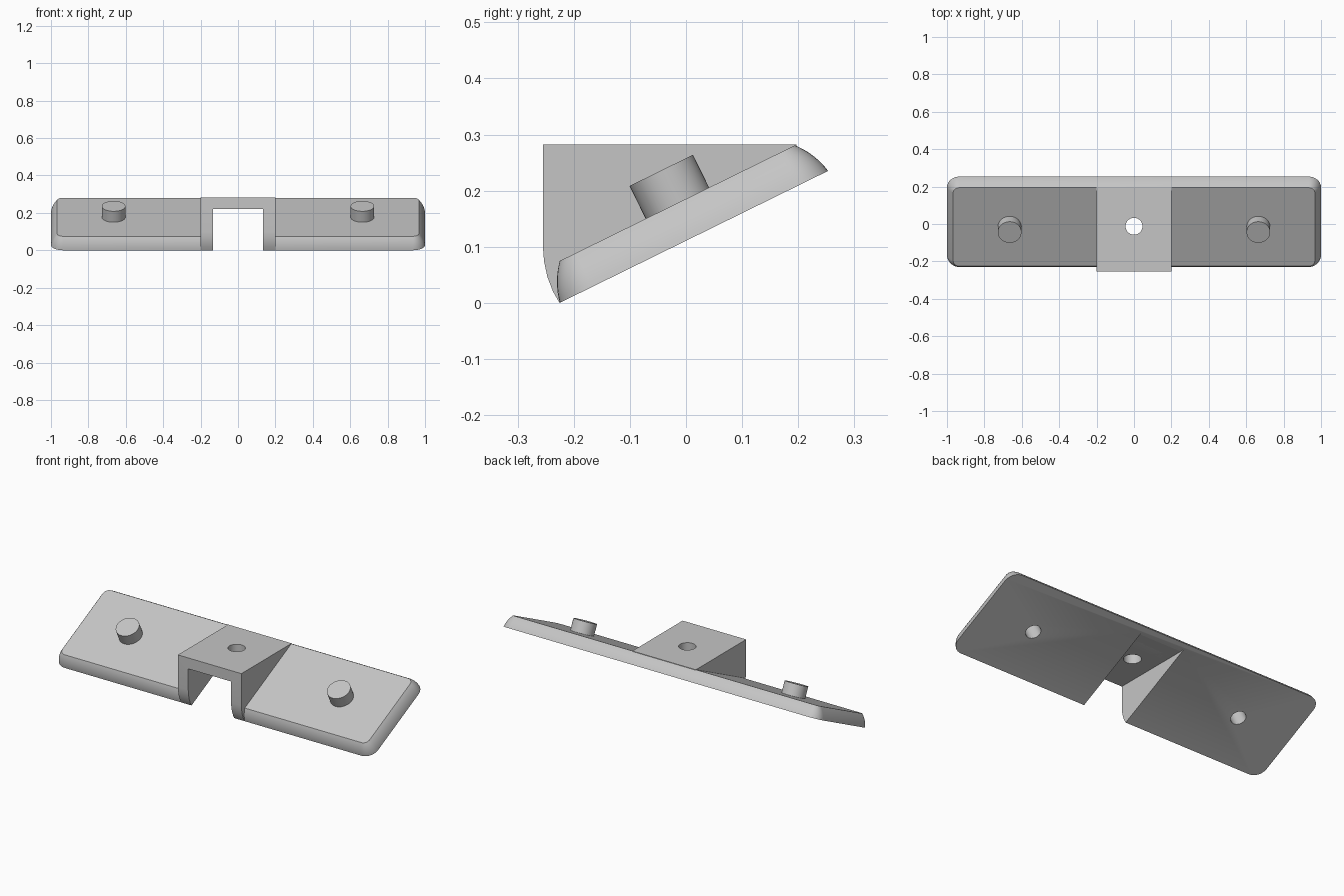
import bpy, bmesh
from math import sin, cos, pi, atan2
from mathutils import Matrix, Vector

if "Cube" in bpy.data.objects:
    bpy.data.objects.remove(bpy.data.objects["Cube"])

grey = bpy.data.materials.new("plain grey")
grey.use_nodes = True
GREY = (0.56, 0.56, 0.56, 1)
grey.diffuse_color = GREY
grey.node_tree.nodes["Principled BSDF"].inputs["Base Color"].default_value = GREY

# Sloping frame: origin at the low front edge, local y runs up the slope
DEPTH, THICK = 0.533, 0.067
SLOPE = Matrix.Translation((0, -0.225, 0)) @ Matrix.Rotation(atan2(0.235, 0.478), 4, "X")


def finish(name, bm, matrix=Matrix()):
    bm.transform(matrix)
    bmesh.ops.recalc_face_normals(bm, faces=bm.faces)
    mesh = bpy.data.meshes.new(name)
    bm.to_mesh(mesh)
    bm.free()
    mesh.materials.append(grey)
    obj = bpy.data.objects.new(name, mesh)
    bpy.context.collection.objects.link(obj)
    return obj


def cylinder(name, radius, low, high, matrix):
    bm = bmesh.new()
    bmesh.ops.create_cone(bm, cap_ends=True, segments=48, radius1=radius, radius2=radius,
                          depth=high - low, matrix=Matrix.Translation((0, 0, (low + high) / 2)))
    return finish(name, bm, matrix)


def box(name, low, high):
    bm = bmesh.new()
    bmesh.ops.create_cube(bm, size=1)
    low, high = Vector(low), Vector(high)
    return finish(name, bm, Matrix.Translation((low + high) / 2) @ Matrix.Diagonal((*(high - low), 1)))


def activate(obj):
    bpy.ops.object.select_all(action="DESELECT")
    obj.select_set(True)
    bpy.context.view_layer.objects.active = obj


def cut(obj, cutter):
    activate(obj)
    mod = obj.modifiers.new("cut", "BOOLEAN")
    mod.operation, mod.solver, mod.object = "DIFFERENCE", "EXACT", cutter
    bpy.ops.object.modifier_apply(modifier=mod.name)


def rounded_ring(bm, inset, z):
    hx, hy, r = 1 - inset, DEPTH / 2 - inset, 0.065 - inset
    ring = []
    for corner, (sx, sy) in enumerate([(1, 1), (-1, 1), (-1, -1), (1, -1)]):
        for i in range(9):
            a = (corner + i / 8) * pi / 2
            ring.append(bm.verts.new((sx * (hx - r) + r * cos(a),
                                      DEPTH / 2 + sy * (hy - r) + r * sin(a), z)))
    return ring


# Base plate: rounded rectangle with a softly bulging edge
bm = bmesh.new()
rings = []
for i in range(9):
    t = i / 8
    bulge = 4 * 0.005 * t * (1 - t)
    rings.append(rounded_ring(bm, 0.033 * t - 0.9 * bulge, THICK * t + 0.44 * bulge))
for a, b in zip(rings, rings[1:]):
    for i in range(len(a)):
        j = (i + 1) % len(a)
        bm.faces.new((a[i], a[j], b[j], b[i]))
bm.faces.new(rings[0])
bm.faces.new(rings[-1])
plate = finish("base_plate", bm, SLOPE)

# Bracket: side profile with a curved toe, extruded across
profile = [(0.197, 0.282), (-0.255, 0.282), (-0.255, 0.1), (-0.253, 0.074), (-0.247, 0.046),
           (-0.237, 0.02), (-0.226, 0.001), (0.2, 0.211)]
bm = bmesh.new()
face = bm.faces.new([bm.verts.new((-0.2, y, z)) for y, z in profile])
side = bmesh.ops.extrude_face_region(bm, geom=[face])["geom"]
bmesh.ops.translate(bm, vec=(0.4, 0, 0), verts=[v for v in side if isinstance(v, bmesh.types.BMVert)])
bracket = finish("mounting_bracket", bm)

# Channel under the bracket and screw hole in its top
channel = box("channel_cutter", (-0.135, -0.5, -0.1), (0.135, 0.5, 0.22))
hole = cylinder("hole_cutter", 0.045, 0.2, 0.4, Matrix.Translation((0, -0.012, 0)))
cut(plate, channel)
cut(bracket, channel)
cut(bracket, hole)
cutters = [channel, hole]

# Pegs on the slope, hollowed from below
parts = [plate, bracket]
for name, x in (("left_peg", 0.665), ("right_peg", -0.665)):
    place = SLOPE @ Matrix.Translation((x, DEPTH / 2, 0))
    peg = cylinder(name, 0.063, 0.03, 0.132, place)
    recess = cylinder("recess_cutter", 0.04, -0.05, 0.1, place)
    cut(plate, recess)
    cut(peg, recess)
    cutters.append(recess)
    parts.append(peg)

for cutter in cutters:
    bpy.data.objects.remove(cutter)
for part in parts:
    activate(part)
    bpy.ops.object.shade_smooth_by_angle()
